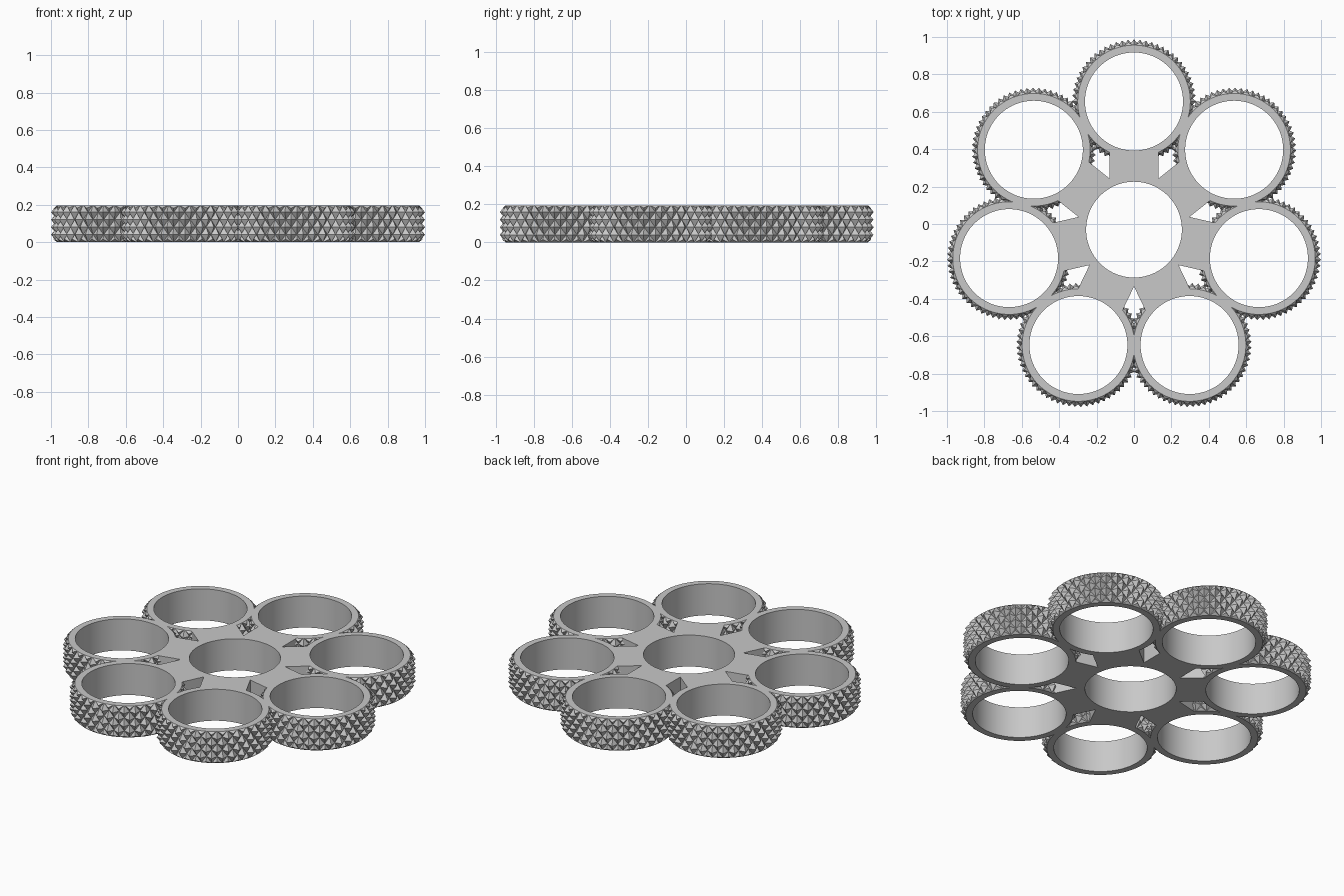
import bpy, bmesh, math
from mathutils import Matrix

if "Cube" in bpy.data.objects:
    bpy.data.objects.remove(bpy.data.objects["Cube"], do_unlink=True)

HEIGHT = 0.195
RINGS = 7
ORBIT = 0.685                      # hub centre to ring centre
ROOT, TIP = 0.301, 0.332           # knurl valley and peak radii
RING_HOLE, HUB_HOLE = 0.262, 0.256
COLUMNS, ROW = 64, 0.04            # half-knurls around, half-knurl height
STEP = math.tau / RINGS
CENTRE = Matrix.Translation((0, -0.03, 0))


def polar(r, a, z):
    return (r * math.cos(a), r * math.sin(a), z)


def make(name, bm, matrix=Matrix()):
    bmesh.ops.recalc_face_normals(bm, faces=bm.faces)
    bm.transform(matrix)
    mesh = bpy.data.meshes.new(name)
    bm.to_mesh(mesh)
    bm.free()
    ob = bpy.data.objects.new(name, mesh)
    bpy.context.collection.objects.link(ob)
    return ob


def loft(name, rows, split=False, matrix=Matrix()):
    """Closed solid through stacked loops of points, with capped ends."""
    bm = bmesh.new()
    loops = [[bm.verts.new(p) for p in row] for row in rows]
    n = len(loops[0])
    for k in range(len(loops) - 1):
        for j in range(n):
            a, b = loops[k][j], loops[k][(j + 1) % n]
            c, d = loops[k + 1][(j + 1) % n], loops[k + 1][j]
            if not split:
                bm.faces.new((a, b, c, d))
            elif (k + j) % 2:      # fold along the valley vertices
                bm.faces.new((a, b, c))
                bm.faces.new((a, c, d))
            else:
                bm.faces.new((a, b, d))
                bm.faces.new((b, c, d))
    bm.faces.new(loops[0])
    bm.faces.new(loops[-1])
    return make(name, bm, matrix)


def revolve(name, profile, sides=128, matrix=Matrix()):
    return loft(name, [[polar(r, math.tau * j / sides, z) for j in range(sides)]
                       for r, z in profile], matrix=matrix)


def combine(target, other, operation):
    mod = target.modifiers.new(operation.title(), 'BOOLEAN')
    mod.operation = operation
    mod.solver = 'MANIFOLD'
    mod.object = other
    bpy.context.view_layer.objects.active = target
    bpy.ops.object.modifier_apply(modifier=mod.name)
    bpy.data.objects.remove(other, do_unlink=True)


def ring_place(i):
    return (CENTRE @ Matrix.Rotation(math.pi / 2 + i * STEP, 4, 'Z')
            @ Matrix.Translation((ORBIT, 0, 0)))


# Knurled ring blank, its rims trimmed to a chamfer
blank = loft("ring_blank", [
    [polar(ROOT if (k + j) % 2 else TIP, math.tau * j / COLUMNS, ROW * (k - 2))
     for j in range(COLUMNS)] for k in range(10)], split=True)
combine(blank, revolve("rim_trim", [(ROOT, 0), (TIP + 0.002, 0.028),
                                    (TIP + 0.002, HEIGHT - 0.028), (ROOT, HEIGHT)]),
        'INTERSECT')

# Hub with seven straight arms
half, reach = 0.132, 0.55
outline = []
for i in range(RINGS):
    a = math.pi / 2 + i * STEP
    spread = math.atan2(half, reach)
    r = math.hypot(half, reach)
    outline += [(r, a - spread), (r, a + spread),
                (half / math.sin(STEP / 2), a + STEP / 2)]
body = loft("ring_cluster", [[polar(r, a, z) for r, a in outline]
                             for z in (0, HEIGHT)], matrix=CENTRE)

# Join the rings to the hub
for i in range(RINGS):
    ring = bpy.data.objects.new("ring", blank.data.copy())
    bpy.context.collection.objects.link(ring)
    ring.data.transform(ring_place(i))
    combine(body, ring, 'UNION')
bpy.data.objects.remove(blank, do_unlink=True)

# Bore every hole
bores = [(RING_HOLE, ring_place(i)) for i in range(RINGS)] + [(HUB_HOLE, CENTRE)]
for radius, place in bores:
    combine(body, revolve("bore", [(radius, -0.1), (radius, HEIGHT + 0.1)],
                          matrix=place), 'DIFFERENCE')

# Plain grey finish
grey = bpy.data.materials.new("light_grey")
grey.use_nodes = True
colour = (0.58, 0.58, 0.58, 1)
grey.diffuse_color = colour
grey.node_tree.nodes["Principled BSDF"].inputs["Base Color"].default_value = colour
body.data.materials.clear()
body.data.materials.append(grey)
for face in body.data.polygons:
    face.material_index = 0

bpy.ops.object.select_all(action='DESELECT')
body.select_set(True)
bpy.context.view_layer.objects.active = body
bpy.ops.object.shade_smooth_by_angle(angle=math.radians(8))
